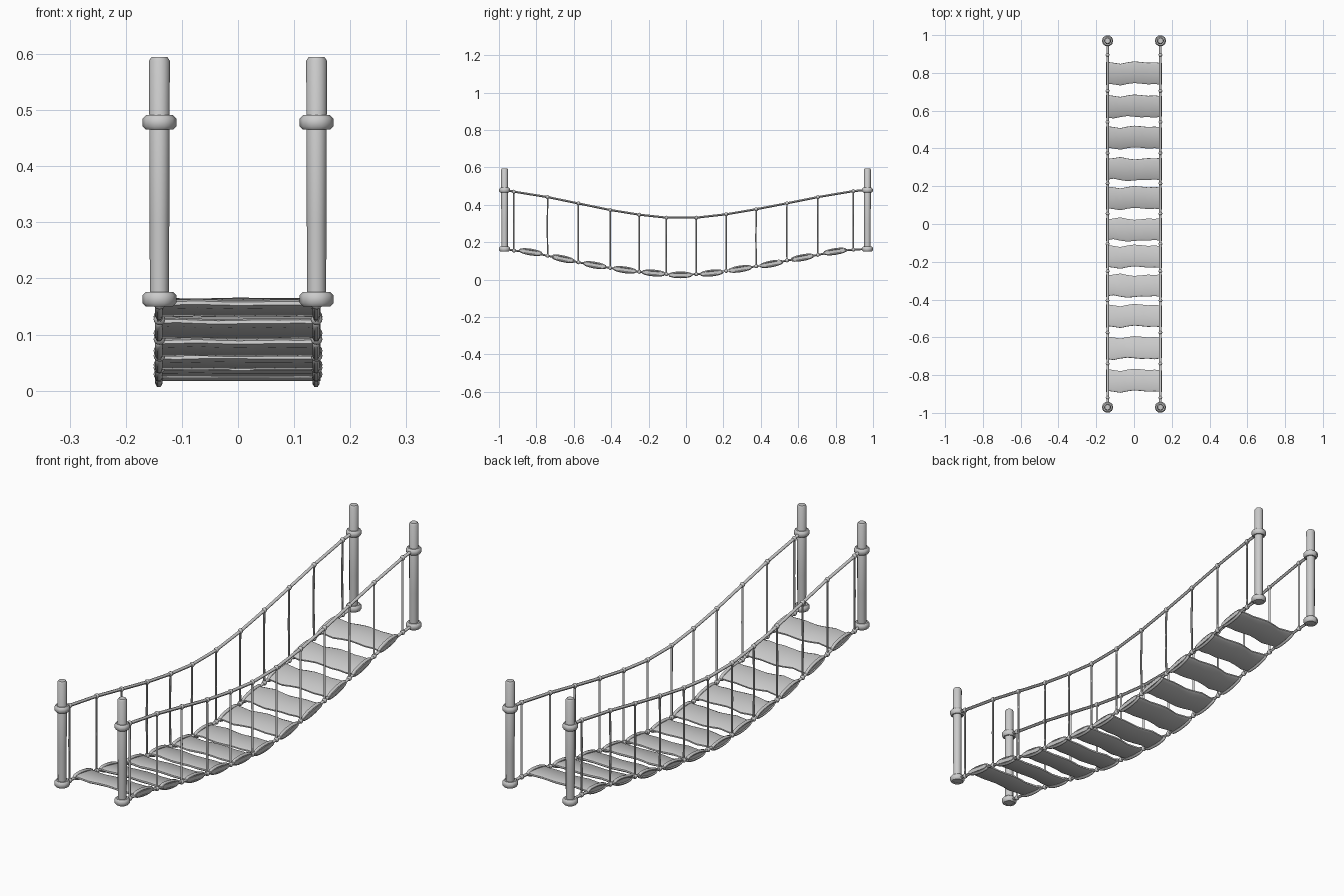
import bpy, bmesh, math
from mathutils import Vector, Matrix

if "Cube" in bpy.data.objects:
    bpy.data.objects.remove(bpy.data.objects["Cube"])

HX = 0.14   # half spacing of posts and ropes

def finish(bm, name, angle=35):
    bmesh.ops.recalc_face_normals(bm, faces=bm.faces)
    me = bpy.data.meshes.new(name)
    bm.to_mesh(me)
    bm.free()
    ob = bpy.data.objects.new(name, me)
    bpy.context.collection.objects.link(ob)
    bpy.context.view_layer.objects.active = ob
    ob.select_set(True)
    bpy.ops.object.shade_smooth_by_angle(angle=math.radians(angle))
    ob.select_set(False)
    return ob

def bridge(bm, rings, caps=True, cyclic=False):
    n = len(rings[0])
    last = len(rings) if cyclic else len(rings) - 1
    for i in range(last):
        a, b = rings[i], rings[(i + 1) % len(rings)]
        for k in range(n):
            bm.faces.new((a[k], a[(k + 1) % n], b[(k + 1) % n], b[k]))
    if caps and not cyclic:
        bm.faces.new(rings[0])
        bm.faces.new(rings[-1])

def lathe(bm, x, y, profile, sides, caps=True, cyclic=False):
    rings = [[bm.verts.new((x + r * math.cos(2 * math.pi * k / sides),
                            y + r * math.sin(2 * math.pi * k / sides), z))
              for k in range(sides)] for r, z in profile]
    bridge(bm, rings, caps, cyclic)

def tube(bm, pts, r, sides=6, cyclic=False):
    # sweep in the y-z plane, x is always the side axis
    pts = [Vector(p) for p in pts]
    n = len(pts)
    rings = []
    for i, p in enumerate(pts):
        a = pts[(i - 1) % n] if cyclic else pts[max(i - 1, 0)]
        b = pts[(i + 1) % n] if cyclic else pts[min(i + 1, n - 1)]
        side = Vector((1, 0, 0))
        up = (b - a).normalized().cross(side)
        rings.append([bm.verts.new(p + r * (side * math.cos(t) + up * math.sin(t)))
                      for t in [2 * math.pi * k / sides for k in range(sides)]])
    bridge(bm, rings, cyclic=cyclic)

# hanger stations: y, hand rope z, deck rope z
stations = [(-.92, .47, .155), (-.74, .441, .127), (-.575, .407, .092),
            (-.405, .372, .062), (-.25, .347, .041), (-.105, .331, .029),
            (.055, .331, .029), (.215, .349, .046), (.375, .376, .071),
            (.54, .408, .102), (.705, .441, .132), (.895, .473, .16)]
# planks: y, z
planks = [(-.83, .147), (-.657, .111), (-.487, .077), (-.327, .052),
          (-.173, .035), (-.03, .025), (.137, .035), (.29, .057),
          (.457, .084), (.622, .117), (.797, .15)]

# posts with collars
bm = bmesh.new()
for sx in (-1, 1):
    for y in (-.97, .97):
        lathe(bm, sx * HX, y, [(.017, .152), (.0175, .3), (.0185, .588), (.014, .595)], 12)
finish(bm, "posts")
bm = bmesh.new()
for sx in (-1, 1):
    for y in (-.97, .97):
        for z in (.163, .478):
            prof = [(.016, -.012), (.024, -.013), (.03, -.007),
                    (.03, .007), (.024, .013), (.016, .012)]
            lathe(bm, sx * HX, y, [(r, z + h) for r, h in prof], 10, cyclic=True)
finish(bm, "post_collars", 50)

for sx, label in ((-1, "left"), (1, "right")):
    x = sx * HX
    # hand rope
    bm = bmesh.new()
    tube(bm, [(x, -.955, .477)] + [(x, y, z) for y, z, _ in stations] + [(x, .955, .478)], .0065)
    finish(bm, label + "_hand_rope", 60)

    # deck rope: short spans between the plank loops
    bm = bmesh.new()
    ends = [(-.955, .162)] + planks + [(.955, .163)]
    for i, (y, zt, zd) in enumerate(stations):
        a, b = Vector((x, *ends[i])), Vector((x, *ends[i + 1]))
        m = Vector((x, y, zd))
        if i > 0:
            a += (m - a).normalized() * .058
        if i < len(stations) - 1:
            b += (m - b).normalized() * .058
        tube(bm, [a, m, b], .006)
    finish(bm, label + "_deck_rope", 60)

    # vertical hangers
    bm = bmesh.new()
    for y, zt, zd in stations:
        tube(bm, [(x, y, zd), (x + sx * .001, y - .001, (zt + zd) / 2), (x, y, zt)], .0045)
    finish(bm, label + "_hangers", 60)

    # knots at both ends of each hanger
    bm = bmesh.new()
    for y, zt, zd in stations:
        for z in (zt, zd):
            bmesh.ops.create_uvsphere(bm, u_segments=8, v_segments=6, radius=.0105,
                                      matrix=Matrix.Translation((x, y, z)))
    finish(bm, label + "_knots", 60)

# planks with wavy edges, and rope loops around their ends
wave = [.004, -.001, -.007, .001, .006, .003, -.001, .001, -.003]
bm_p, bm_l = bmesh.new(), bmesh.new()
for i, (y, z) in enumerate(planks):
    s0, s1 = stations[i], stations[i + 1]
    tilt = math.atan2(s1[2] - s0[2], s1[0] - s0[0])
    M = Matrix.Translation((0, y, z)) @ Matrix.Rotation(tilt, 4, 'X')
    flip = -1 if i in (3, 5, 7) else 1
    rings = []
    for k in range(9):
        px = -.145 + .292 * k / 8
        f = .058 + flip * wave[k]
        b = -.057 + flip * wave[(k + i % 2) % 9]
        sec = [(b, -.003), (b + .01, -.008), (f - .01, -.008), (f, -.003),
               (f, .003), (f - .01, .008), (b + .01, .008), (b, .003)]
        rings.append([bm_p.verts.new(M @ Vector((px, v, w))) for v, w in sec])
    bridge(bm_p, rings)
    for x in (-HX - .001, HX - .001):
        loop = [M @ Vector((x, .06 * math.cos(t), .0125 * math.sin(t)))
                for t in [2 * math.pi * k / 16 for k in range(16)]]
        tube(bm_l, loop, .0065, cyclic=True)
finish(bm_p, "planks", 30)
finish(bm_l, "plank_rope_loops", 60)
